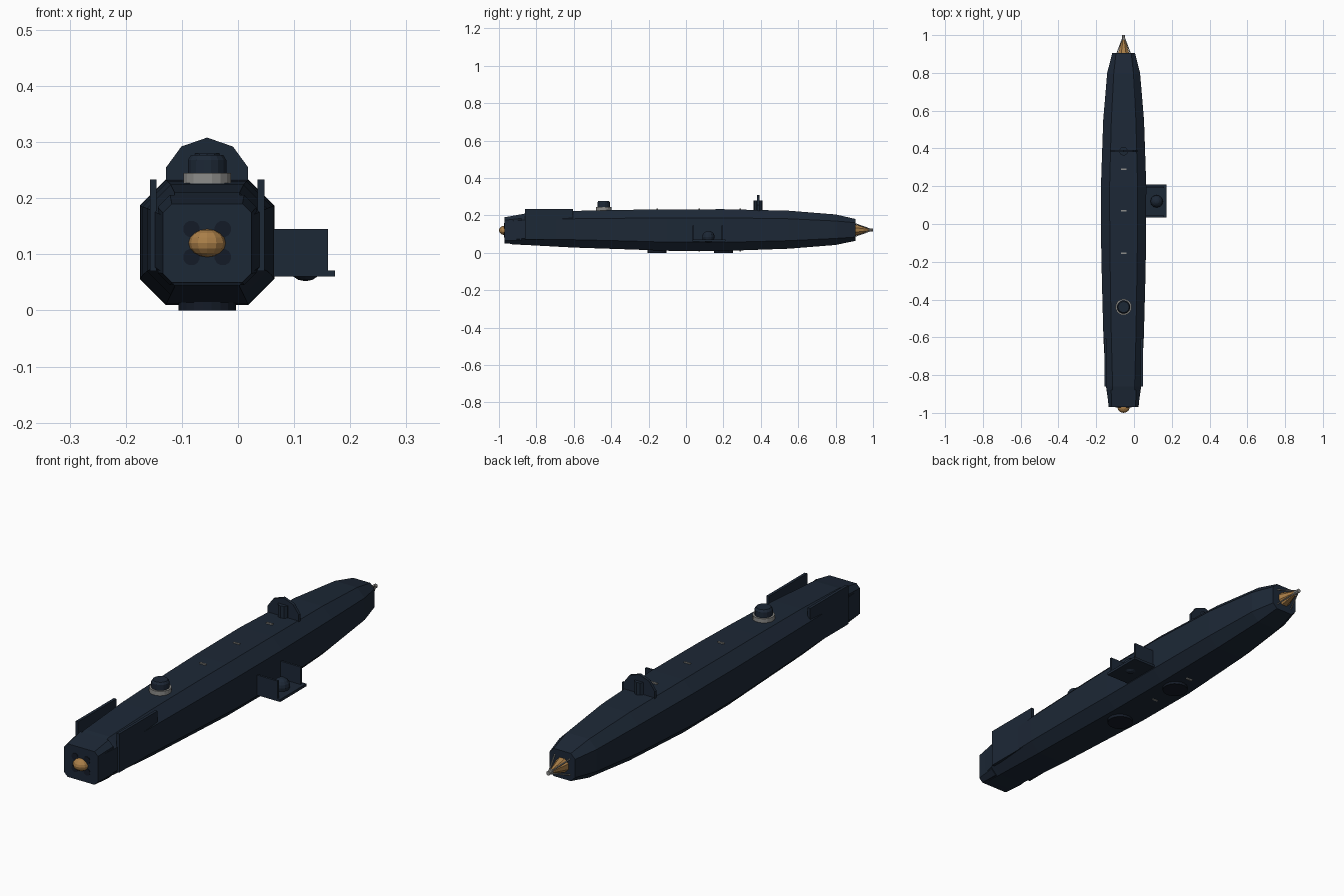
import bpy, bmesh
from math import pi, cos, sin
from mathutils import Vector

if "Cube" in bpy.data.objects:
    bpy.data.objects.remove(bpy.data.objects["Cube"])

CX = -0.055  # hull centreline

def mat(name, c):
    m = bpy.data.materials.new(name)
    m.diffuse_color = (*c, 1)
    m.use_nodes = True
    m.node_tree.nodes["Principled BSDF"].inputs["Base Color"].default_value = m.diffuse_color
    return m

NAVY = mat("navy", (0.012, 0.021, 0.037))
DARK = mat("dark_navy", (0.007, 0.011, 0.02))
BRONZE = mat("bronze", (0.40, 0.21, 0.065))
STEEL = mat("steel", (0.27, 0.27, 0.26))

def finish(name, bm, m):
    bmesh.ops.recalc_face_normals(bm, faces=bm.faces[:])
    me = bpy.data.meshes.new(name)
    bm.to_mesh(me)
    bm.free()
    me.materials.append(m)
    ob = bpy.data.objects.new(name, me)
    bpy.context.collection.objects.link(ob)
    return ob

def loft(name, rings, m):
    bm = bmesh.new()
    vs = [[bm.verts.new(p) for p in r] for r in rings]
    n = len(vs[0])
    for a, b in zip(vs, vs[1:]):
        for i in range(n):
            j = (i + 1) % n
            bm.faces.new((a[i], a[j], b[j], b[i]))
    bm.faces.new(vs[0])
    bm.faces.new(vs[-1])
    return finish(name, bm, m)

def box(name, lo, hi, m=NAVY):
    rings = [[(lo[0], lo[1], z), (hi[0], lo[1], z), (hi[0], hi[1], z), (lo[0], hi[1], z)]
             for z in (lo[2], hi[2])]
    return loft(name, rings, m)

def rod(name, a, b, r1, r2, n, m=NAVY):
    a, b = Vector(a), Vector(b)
    q = (b - a).to_track_quat('Z', 'Y')
    rings = [[p + q @ Vector((r * cos(2 * pi * (i + .5) / n), r * sin(2 * pi * (i + .5) / n), 0))
              for i in range(n)] for p, r in ((a, r1), (b, r2))]
    return loft(name, rings, m)

def ball(name, c, s, m, u=12, v=8):
    bm = bmesh.new()
    bmesh.ops.create_uvsphere(bm, u_segments=u, v_segments=v, radius=1)
    for p in bm.verts:
        p.co = Vector(c) + Vector(p.co[i] * s[i] for i in range(3))
    return finish(name, bm, m)

def octagon(y, w, z0, z1, c):
    half = [(w, z0 + c), (w, z1 - c), (w - c, z1), (c - w, z1),
            (-w, z1 - c), (-w, z0 + c), (c - w, z0), (w - c, z0)]
    return [(CX + x, y, z) for x, z in half]

# Hull: y, half width, bottom, top, chamfer
stations = [(-0.93, .083, .045, .196, .025), (-0.86, .093, .042, .21, .035),
            (-0.6, .107, .028, .224, .042), (-0.3, .115, .018, .23, .045),
            (-0.1, .119, .011, .232, .046), (0.2, .12, .01, .233, .046),
            (0.55, .108, .022, .225, .043), (0.8, .087, .042, .205, .035),
            (0.905, .06, .064, .181, .02)]
loft("hull", [octagon(*s) for s in stations], NAVY)
loft("nose_block", [octagon(-0.97, .079, .05, .19, .016),
                    octagon(-0.88, .088, .045, .206, .022)], NAVY)

# Nose: sensor dome and four tube doors
ball("nose_dome", (CX, -0.97, .12), (.033, .03, .025), BRONZE)
for sx in (-1, 1):
    for sz in (-1, 1):
        x, z = CX + sx * .028, .12 + sz * .025
        rod("tube_door", (x, -0.965, z), (x, -0.972, z), .015, .015, 12, DARK)

# Upright side plates near the nose
for s in (-1, 1):
    a, b = sorted((CX + s * .09, CX + s * .102))
    box("side_plate", (a, -0.86, .07), (b, -0.605, .233))

# Deck hatch with steel collar
rod("hatch_collar", (CX, -0.44, .215), (CX, -0.44, .245), .043, .043, 16, STEEL)
rod("hatch", (CX, -0.44, .24), (CX, -0.44, .268), .035, .035, 16)
rod("hatch_lid", (CX, -0.44, .268), (CX, -0.44, .277), .035, .029, 16)

# Upright screen and mast post
screen = [(-.073, .2), (-.073, .255), (-.046, .292), (0, .308),
          (.046, .292), (.073, .255), (.073, .2)]
loft("deck_screen", [[(CX + x, y, z) for x, z in screen] for y in (.38, .392)], NAVY)
rod("mast_post", (CX, .385, .22), (CX, .385, .28), .023, .023, 10)

# Cleats above and below
for y in (-0.155, .07, .29):
    box("deck_cleat", (CX - .014, y - .004, .22), (CX + .014, y + .004, .236), STEEL)
    box("keel_cleat", (CX - .014, y - .004, .008), (CX + .014, y + .004, .02), STEEL)

# Keel discs
for y in (-0.155, .2):
    rod("keel_disc", (CX, y, 0), (CX, y, .025), .052, .052, 20, DARK)

# Side platform: floor, two walls and ball
box("platform_floor", (.05, .035, .06), (.173, .21, .071))
for y in (.035, .19):
    box("platform_wall", (.05, y, .065), (.16, y + .009, .145))
ball("platform_ball", (.12, .12, .085), (.033, .033, .033), NAVY)

# Tail: cone, shaft and braces
rod("tail_cone", (CX, .9, .122), (CX, .975, .122), .033, .009, 8, BRONZE)
rod("tail_shaft", (CX, .97, .122), (CX, 1.0, .122), .009, .009, 8, STEEL)
for sx in (-1, 1):
    for sz in (-1, 1):
        rod("tail_brace", (CX + sx * .037, .9, .122 + sz * .035),
            (CX + sx * .005, .985, .122 + sz * .005), .003, .003, 6, STEEL)
